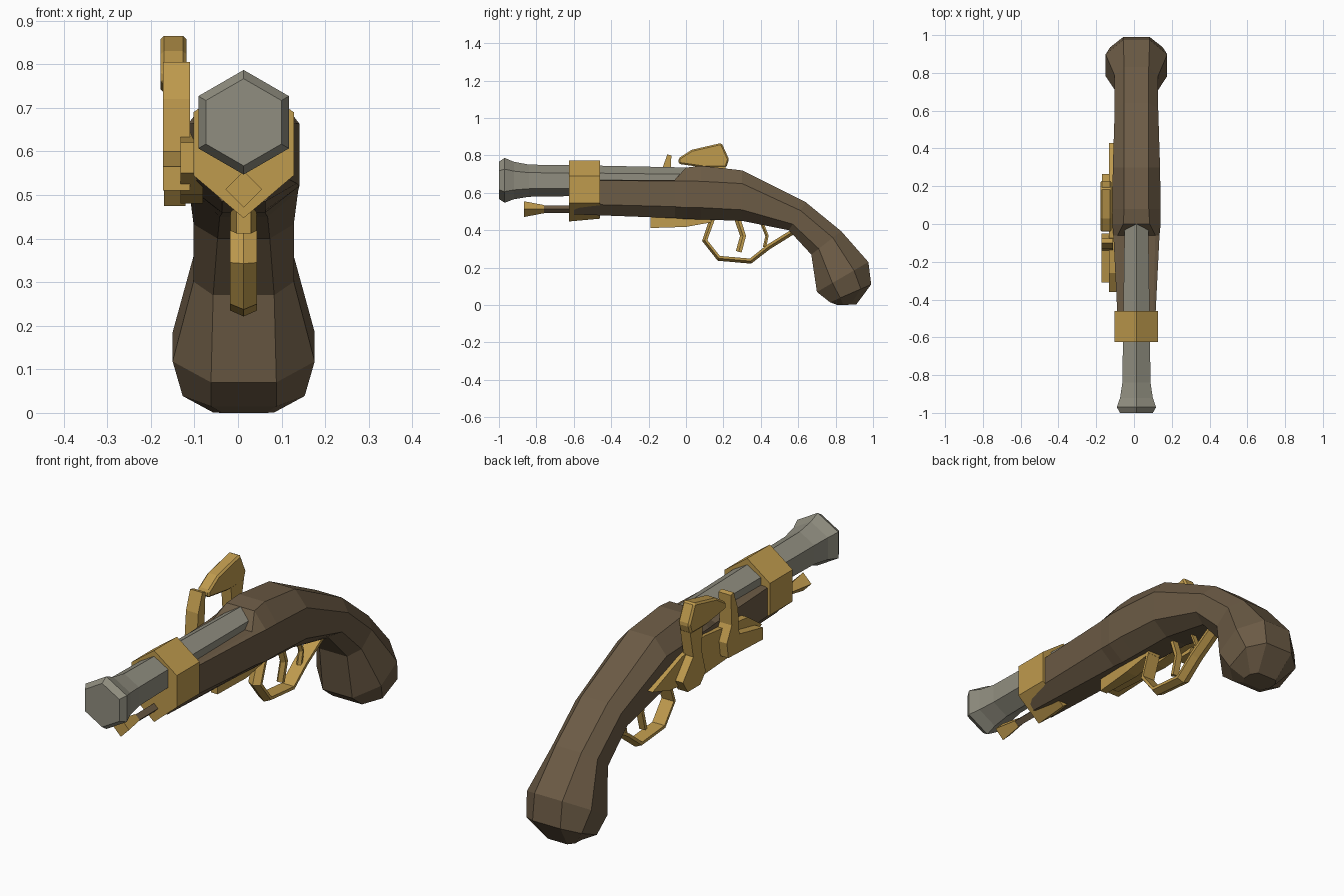
import bpy, bmesh, math
from mathutils import Vector

if "Cube" in bpy.data.objects:
    bpy.data.objects.remove(bpy.data.objects["Cube"])

CX = 0.013  # centre line of the pistol


def material(name, rgb):
    m = bpy.data.materials.new(name)
    m.diffuse_color = (*rgb, 1)
    m.use_nodes = True
    m.node_tree.nodes["Principled BSDF"].inputs["Base Color"].default_value = m.diffuse_color
    return m


WOOD = material("dark_wood", (0.150, 0.105, 0.060))
BRASS = material("brass", (0.52, 0.325, 0.075))
STEEL = material("grey_steel", (0.28, 0.27, 0.215))


def loft(name, rings, mat):
    """Join equal-sized rings of points into a closed, flat-shaded solid."""
    bm = bmesh.new()
    rows = [[bm.verts.new(p) for p in ring] for ring in rings]
    n = len(rows[0])
    for a, b in zip(rows, rows[1:]):
        for i in range(n):
            j = (i + 1) % n
            bm.faces.new((a[i], a[j], b[j], b[i]))
    bm.faces.new(rows[0])
    bm.faces.new(rows[-1])
    bmesh.ops.recalc_face_normals(bm, faces=bm.faces)
    me = bpy.data.meshes.new(name)
    bm.to_mesh(me)
    bm.free()
    me.materials.append(mat)
    ob = bpy.data.objects.new(name, me)
    bpy.context.collection.objects.link(ob)
    return ob


def turned(name, stations, sides, mat):
    """Point-up polygon tube along y; stations are (y, z, radius)."""
    loft(name, [[(CX + r * math.sin(k * math.tau / sides), y,
                  z + r * math.cos(k * math.tau / sides)) for k in range(sides)]
                for y, z, r in stations], mat)


def plate(name, outline, x0, x1, mat, bevel=0.0):
    """Extrude a (y, z) outline between two x positions."""
    ob = loft(name, [[(x, y, z) for y, z in outline] for x in (x0, x1)], mat)
    if bevel:
        mod = ob.modifiers.new("edge", "BEVEL")
        mod.width, mod.segments = bevel, 1
    return ob


def strap(name, path, half, thick, mat):
    """Strip along a (y, z) path with a ridge on its outer side."""
    pts = [Vector(p) for p in path]
    rings = []
    for i, p in enumerate(pts):
        t = (pts[min(i + 1, len(pts) - 1)] - pts[max(i - 1, 0)]).normalized()
        out = p + Vector((t.y, -t.x)) * -thick
        inn = p + Vector((t.y, -t.x)) * thick
        rings.append([(CX - half, *out), (CX + half, *out),
                      (CX + half, *p), (CX, *inn), (CX - half, *p)])
    loft(name, rings, mat)


# Stock: (bottom y,z), (top y,z), lower and upper side fractions,
# half widths of bottom, side and top
stock = [
    ((-.60, .485), (-.60, .67), .30, .98, .05, .095, .085),
    ((-.06, .465), (-.06, .67), .30, .97, .05, .122, .10),
    ((0.00, .460), (0.00, .735), .22, .74, .05, .128, .07),
    ((0.08, .458), (0.08, .745), .22, .71, .05, .128, .065),
    ((0.30, .450), (0.30, .720), .22, .74, .055, .125, .065),
    ((0.55, .400), (0.64, .550), .22, .70, .06, .115, .065),
    ((0.67, .270), (0.83, .395), .25, .72, .07, .115, .065),
    ((0.70, .070), (0.975, .23), .30, .72, .075, .163, .07),
    ((0.77, .015), (0.99, .110), .25, .75, .075, .14, .07),
    ((0.81, .000), (0.91, .003), .30, .70, .05, .07, .05),
]
rings = []
for b, t, f1, f2, wb, wm, wt in stock:
    b, t = Vector(b), Vector(t)
    side = [(wb, b), (wm, b.lerp(t, f1)), (wm, b.lerp(t, f2)), (wt, t)]
    rings.append([(CX + w, *p) for w, p in side] +
                 [(CX - w, *p) for w, p in reversed(side)])
loft("stock", rings, WOOD)

# Barrel with flared muzzle, and the band that holds it
turned("barrel", [(-1, .667, .10), (-.97, .667, .12), (-.92, .666, .10),
                  (-.84, .665, .086), (-.45, .665, .080), (.03, .663, .072)], 6, STEEL)
loft("barrel_band", [[(CX + x, y, z + d * s) for x, z, d in (
    (0, .774, 0), (.115, .69, 0), (.115, .545, 0),
    (0, .447, 1), (-.115, .545, 0), (-.115, .69, 0))]
    for y, s in ((-.625, 0), (-.46, .015))], BRASS)

# Ramrod under the barrel
turned("ramrod", [(-.77, .513, .020), (-.58, .513, .020)], 4, WOOD)
turned("ramrod_tip", [(-.865, .513, .042), (-.76, .513, .022)], 4, BRASS)

# Trigger, guard and the tang in front of it
strap("trigger_guard", [(.14, .46), (.10, .345), (.175, .25), (.345, .235),
                        (.44, .31), (.585, .40)], .031, .014, BRASS)
strap("trigger", [(.275, .46), (.305, .37), (.282, .285)], .015, .016, BRASS)
strap("guard_spur", [(.405, .44), (.433, .37), (.42, .31)], .012, .009, BRASS)
loft("guard_tang", [[(CX - w, y, .48), (CX + w, y, .48), (CX + w, y, z), (CX - w, y, z)]
                    for y, z, w in ((-.19, .412, .017), (0, .418, .03),
                                    (.15, .445, .028))], BRASS)

# Flintlock on the left side
plate("lock_plate", [(-.36, .55), (-.26, .62), (.06, .655), (.22, .62), (.43, .54),
                     (.30, .50), (.05, .48), (-.26, .50)], -.132, -.08, BRASS)
plate("frizzen", [(-.31, .51), (-.31, .565), (-.14, .60), (-.13, .72), (-.10, .805),
                  (-.078, .80), (-.085, .66), (-.05, .59), (-.06, .52)],
      -.172, -.11, BRASS)
plate("hammer_jaws", [(-.04, .755), (-.04, .785), (.03, .83), (.19, .867), (.23, .78),
                      (.215, .735), (.10, .735)], -.178, -.118, BRASS, .008)
plate("hammer_neck", [(.215, .75), (.19, .62), (.265, .53), (.23, .475), (.14, .475),
                      (.10, .52), (.13, .63), (.12, .75)], -.17, -.12, BRASS)
